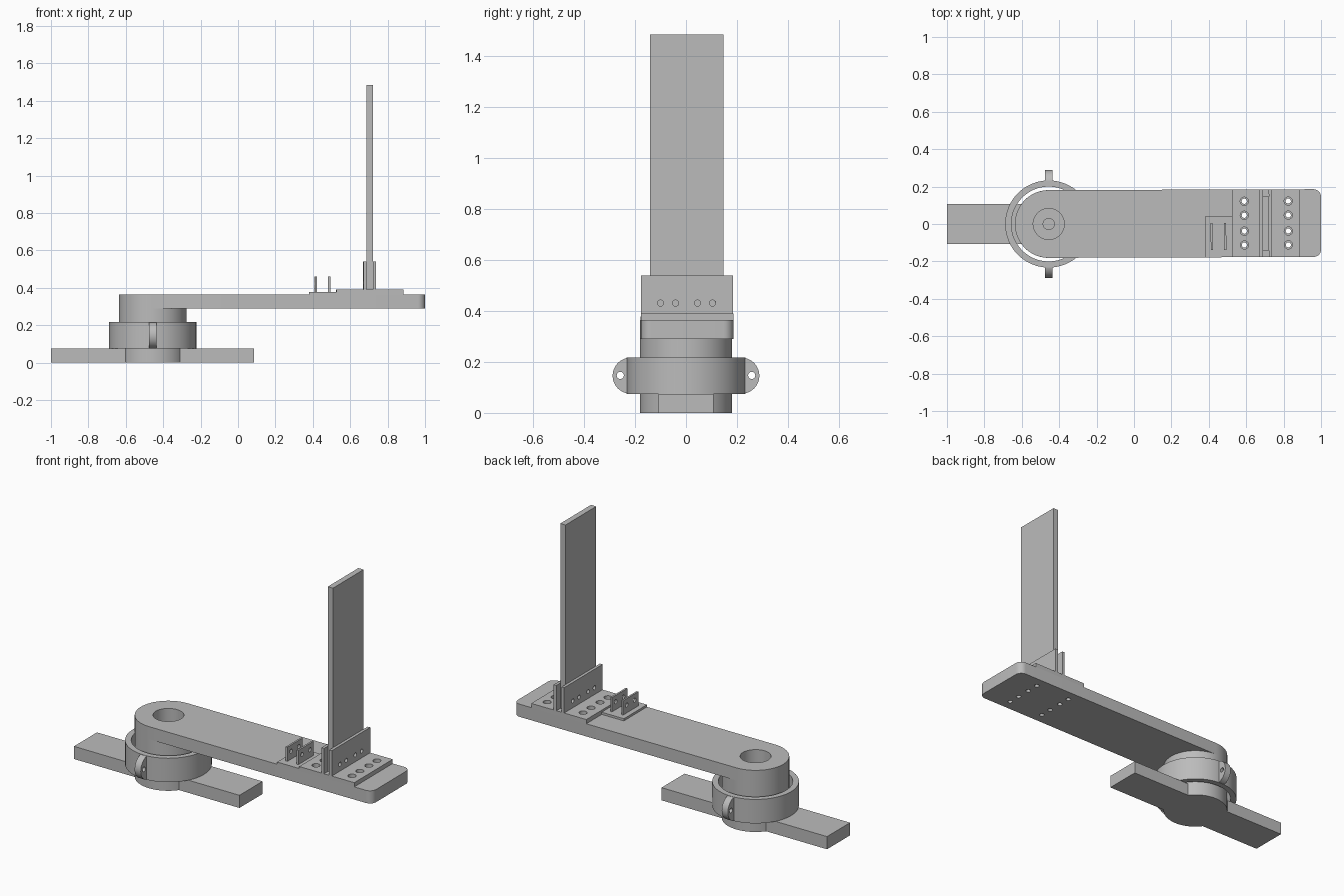
import bpy, bmesh
from math import pi, cos, sin, asin
from mathutils import Matrix, Vector

cube = bpy.data.objects.get("Cube")
if cube:
    bpy.data.objects.remove(cube)

grey = bpy.data.materials.new("plain grey")
grey.use_nodes = True
grey.diffuse_color = (0.5, 0.5, 0.5, 1)
grey.node_tree.nodes["Principled BSDF"].inputs["Base Color"].default_value = (0.5, 0.5, 0.5, 1)

PX = -0.456          # pivot axis
R = 0.181            # pivot radius
SEG = 64


def arc(cx, cy, r, a0, a1, n):
    return [(cx + r * cos(a0 + (a1 - a0) * i / n), cy + r * sin(a0 + (a1 - a0) * i / n))
            for i in range(n + 1)]


def circle(cx, cy, r, n=SEG):
    return arc(cx, cy, r, 0, 2 * pi, n)[:-1]


def rect(x0, x1, y0, y1):
    return [(x0, y0), (x1, y0), (x1, y1), (x0, y1)]


def prism(name, outlines, lo, hi, axis="z"):
    """Extrude outlines along z (x, y points) or along x (y, z points)."""
    bm = bmesh.new()
    for pts in outlines:
        co = [Vector((a, b, lo)) if axis == "z" else Vector((lo, a, b)) for a, b in pts]
        step = Vector((0, 0, hi - lo)) if axis == "z" else Vector((hi - lo, 0, 0))
        face = bm.faces.new([bm.verts.new(c) for c in co])
        out = bmesh.ops.extrude_face_region(bm, geom=[face])
        bmesh.ops.translate(bm, vec=step,
                            verts=[v for v in out["geom"] if isinstance(v, bmesh.types.BMVert)])
    bmesh.ops.recalc_face_normals(bm, faces=bm.faces)
    mesh = bpy.data.meshes.new(name)
    bm.to_mesh(mesh)
    bm.free()
    mesh.materials.append(grey)
    obj = bpy.data.objects.new(name, mesh)
    bpy.context.collection.objects.link(obj)
    return obj


def activate(obj):
    bpy.ops.object.select_all(action="DESELECT")
    obj.select_set(True)
    bpy.context.view_layer.objects.active = obj


def cut(obj, outlines, lo, hi, axis="z"):
    cutter = prism("cutter", outlines, lo, hi, axis)
    cutter.hide_render = True
    mod = obj.modifiers.new("cut", "BOOLEAN")
    mod.operation = "DIFFERENCE"
    mod.solver = "EXACT"
    mod.object = cutter
    activate(obj)
    bpy.ops.object.modifier_apply(modifier=mod.name)
    bpy.data.objects.remove(cutter)


# Base: a bar with a round swelling under the pivot
W = 0.108
a = asin(W / R)
outline = ([(-1, -W)] + arc(PX, 0, R, pi + a, 2 * pi - a, 32) + [(0.085, -W), (0.085, W)]
           + arc(PX, 0, R, a, pi - a, 32) + [(-1, W)])
base = prism("base_bar", [outline], 0, 0.075)

# Clamp ring around the pivot post
ring = prism("clamp_ring", [circle(PX, 0, 0.233)], 0.075, 0.217)
cut(ring, [circle(PX, 0, 0.2)], 0, 0.3)

# Pierced rounded ears on both sides of the ring
ears = []
for side, name in ((1, "back_ear"), (-1, "front_ear")):
    pts = [(side * y, z) for y, z in arc(0.217, 0.146, 0.071, -pi / 2, pi / 2, 24)]
    ear = prism(name, [pts], PX - 0.02, PX + 0.02, "x")
    cut(ear, [circle(side * 0.258, 0.147, 0.014, 24)], PX - 0.1, PX + 0.1, "x")
    ears.append(ear)

# Pivot post with a stepped bore
post = prism("pivot_post", [circle(PX, 0, R)], 0.075, 0.29)
cut(post, [circle(PX, 0, 0.083)], 0.2, 0.4)
cut(post, [circle(PX, 0, 0.03, 32)], 0.1, 0.25)

# Arm: round at the pivot, small rounded corners at the free end
c = 0.04
outline = (arc(PX, 0, R, pi / 2, 3 * pi / 2, 32) + arc(1 - c, c - R, c, -pi / 2, 0, 8)
           + arc(1 - c, R - c, c, 0, pi / 2, 8))
arm = prism("arm", [outline], 0.29, 0.365)
cut(arm, [circle(PX, 0, 0.083)], 0.2, 0.5)
HOLES_Y = (-0.116, -0.042, 0.043, 0.118)
spots = [(x, y) for x in (0.59, 0.825) for y in HOLES_Y]
cut(arm, [circle(x, y, 0.014, 24) for x, y in spots], 0.2, 0.5)

# Raised mounting plate with wider bolt holes
plate = prism("mounting_plate", [rect(0.525, 0.885, -R, R)], 0.365, 0.39)
cut(plate, [circle(x, y, 0.022, 24) for x, y in spots], 0.3, 0.5)

# Two drilled cheeks gripping the upright
arm_parts = [arm, plate]
for name, x0, x1 in (("inner_cheek", 0.67, 0.687), ("outer_cheek", 0.721, 0.738)):
    cheek = prism(name, [rect(-R, R, 0.39, 0.54)], x0, x1, "x")
    cut(cheek, [circle(y, 0.431, 0.012, 24) for y in (-0.104, -0.045, 0.041, 0.1)],
        x0 - 0.1, x1 + 0.1, "x")
    arm_parts.append(cheek)

# Upright board
arm_parts.append(prism("upright_board", [rect(0.687, 0.721, -0.145, 0.143)], 0.39, 1.485))

# Small side plate with two drilled lugs
arm_parts.append(prism("lug_plate", [rect(0.38, 0.525, -R, 0.036)], 0.365, 0.378))
for name, x0 in (("inner_lug", 0.41), ("outer_lug", 0.482)):
    lug = prism(name, [rect(-0.143, 0.001, 0.378, 0.462)], x0, x0 + 0.011, "x")
    cut(lug, [circle(y, 0.425, 0.012, 24) for y in (-0.108, -0.034)], x0 - 0.1, x0 + 0.1, "x")
    arm_parts.append(lug)

# The arm is swung very slightly about the pivot
pivot = Matrix.Translation((PX, 0, 0))
for obj in arm_parts:
    obj.data.transform(pivot @ Matrix.Rotation(0.0035, 4, "Z") @ pivot.inverted())

for obj in [base, ring, post] + ears + arm_parts:
    activate(obj)
    bpy.ops.object.shade_smooth_by_angle(angle=0.6)
